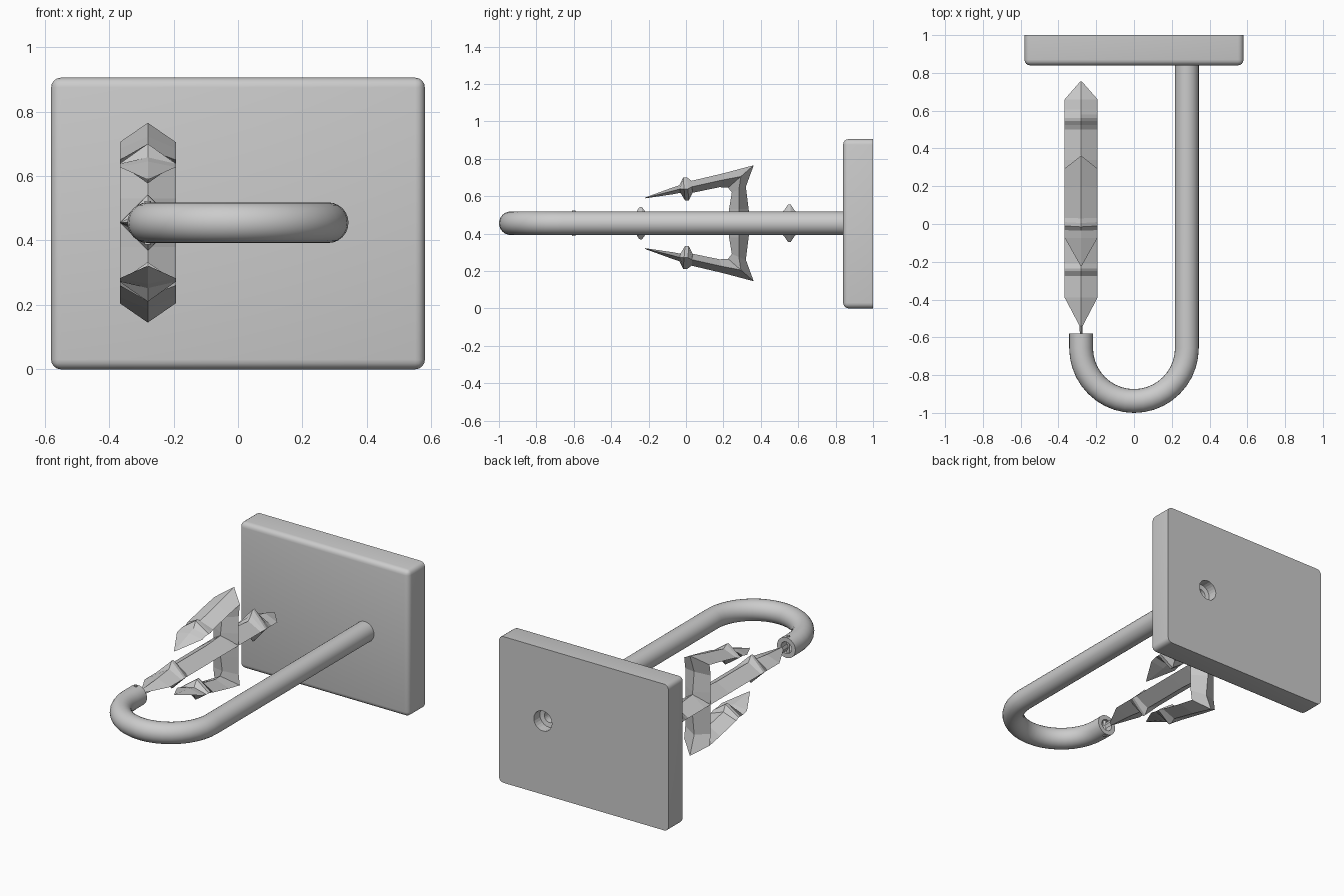
import bpy, bmesh, math
from mathutils import Vector

if "Cube" in bpy.data.objects:
    bpy.data.objects.remove(bpy.data.objects["Cube"])

ZC = 0.455      # height of the rod axis
XR = 0.28       # rod offset from centre
R = 0.063       # rod radius


def make_object(name, bm, smooth=None):
    bmesh.ops.recalc_face_normals(bm, faces=bm.faces)
    me = bpy.data.meshes.new(name)
    bm.to_mesh(me)
    bm.free()
    ob = bpy.data.objects.new(name, me)
    bpy.context.collection.objects.link(ob)
    bpy.ops.object.select_all(action='DESELECT')
    ob.select_set(True)
    bpy.context.view_layer.objects.active = ob
    if smooth:
        bpy.ops.object.shade_smooth_by_angle(angle=math.radians(smooth))
    return ob


def loft(bm, rings):
    """Skin closed rings of points and cap both ends."""
    vs = [[bm.verts.new(p) for p in ring] for ring in rings]
    n = len(vs[0])
    for a, b in zip(vs, vs[1:]):
        for i in range(n):
            j = (i + 1) % n
            bm.faces.new((a[i], a[j], b[j], b[i]))
    bm.faces.new(vs[0])
    bm.faces.new(vs[-1][::-1])


def ring(c, d, r, n=24):
    """Circle about c, square to the horizontal direction d."""
    side = Vector((-d[1], d[0], 0))
    up = Vector((0, 0, 1))
    return [Vector(c) + r * (math.cos(t) * side + math.sin(t) * up)
            for t in (2 * math.pi * i / n for i in range(n))]


# wall plate: rounded everywhere except the back rim
bm = bmesh.new()
bmesh.ops.create_cube(bm, size=1)
for v in bm.verts:
    v.co = (v.co.x * 1.16, 0.92 + v.co.y * 0.16, 0.4525 + v.co.z * 0.905)
edges = [e for e in bm.edges if not all(v.co.y > 0.99 for v in e.verts)]
bmesh.ops.bevel(bm, geom=edges, offset=0.03, segments=4, profile=0.5, affect='EDGES')
plate = make_object("wall_plate", bm, 35)

# stepped screw hole in the back of the plate
bm = bmesh.new()
d = (0, 1, 0)
loft(bm, [ring((XR, y, ZC), d, r) for y, r in
          ((0.855, 0.035), (0.935, 0.035), (0.94, 0.062), (1.05, 0.062))])
cutter = make_object("screw_hole_cutter", bm)
cutter.hide_render = True
bpy.context.view_layer.objects.active = plate
mod = plate.modifiers.new("hole", 'BOOLEAN')
mod.object = cutter
mod.operation = 'DIFFERENCE'
mod.solver = 'EXACT'
bpy.ops.object.modifier_apply(modifier=mod.name)
bpy.data.objects.remove(cutter)

# bent rod with a bored tip
bm = bmesh.new()
rings = [ring((XR, 0.845, ZC), (0, -1, 0), R)]
N = 20
for i in range(N + 1):
    t = math.pi * i / N
    rings.append(ring((XR * math.cos(t), -0.657 - XR * math.sin(t), ZC),
                      (-math.sin(t), -math.cos(t), 0), R))
for y, r in ((-0.58, R), (-0.58, 0.036), (-0.68, 0.036)):
    rings.append(ring((-XR, y, ZC), (0, 1, 0), r))
loft(bm, rings)
make_object("bent_rod", bm, 35)

# small cross pin in the rod tip
bm = bmesh.new()
bmesh.ops.create_cone(bm, cap_ends=True, segments=12, radius1=0.01, radius2=0.01, depth=0.134)
bmesh.ops.translate(bm, verts=bm.verts, vec=(-XR, -0.6, ZC))
make_object("tip_pin", bm, 35)


def blade(name, stations):
    """Diamond-section bar; station = ridge a (y,z), ridge b (y,z), half width."""
    bm = bmesh.new()
    rings = []
    for ay, az, by, bz, w in stations:
        my, mz = (ay + by) / 2, (az + bz) / 2
        rings.append([(-XR, ay, az), (-XR + w, my, mz),
                      (-XR, by, bz), (-XR - w, my, mz)])
    loft(bm, rings)
    return make_object(name, bm)


W = 0.087
# central blade: (y, ridge height, half width)
shaft = [(-0.61, 0.02, 0.006), (-0.54, 0.02, 0.008), (-0.39, 0.03, W), (-0.275, 0.045, W),
         (-0.25, 0.085, W), (-0.235, 0.087, W), (-0.21, 0.05, W), (0.10, 0.05, W),
         (0.24, 0.06, W), (0.34, 0.06, W), (0.50, 0.045, W), (0.525, 0.07, W),
         (0.545, 0.1, W), (0.56, 0.1, W), (0.58, 0.07, W), (0.605, 0.045, W),
         (0.66, 0.035, W), (0.755, 0.004, 0.004)]
blade("centre_blade", [(y, ZC + t, y, ZC - t, w) for y, t, w in shaft])

# side prong with its crossbar, mirrored above and below
prong = [(0.345, 0.44, 0.22, 0.44, W), (0.335, 0.53, 0.23, 0.53, W),
         (0.32, 0.65, 0.245, 0.62, W), (0.362, 0.765, 0.225, 0.645, W),
         (0.20, 0.722, 0.18, 0.648, W), (0.03, 0.682, 0.035, 0.618, W),
         (0.005, 0.70, 0.015, 0.577, W), (-0.015, 0.70, -0.005, 0.577, W),
         (-0.035, 0.658, -0.03, 0.618, W), (-0.075, 0.645, -0.07, 0.61, W),
         (-0.22, 0.592, -0.22, 0.588, 0.004)]
blade("upper_prong", prong)
blade("lower_prong", [(a, 2 * ZC - b, c, 2 * ZC - e, w) for a, b, c, e, w in prong])
